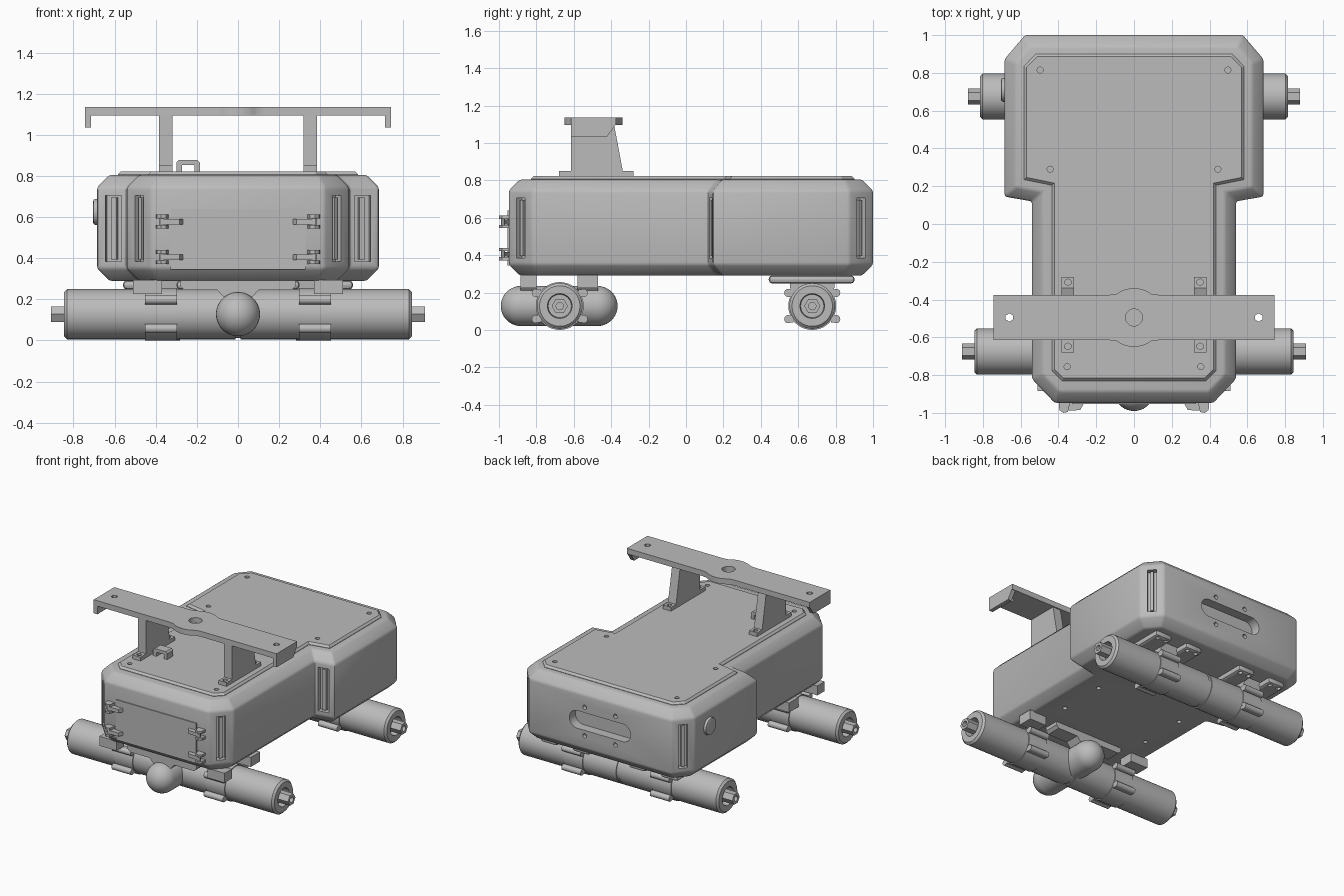
import bpy, bmesh
from math import sin, cos, pi, radians, atan2
from mathutils import Matrix, Vector

cube = bpy.data.objects.get("Cube")
if cube:
    bpy.data.objects.remove(cube)

grey = bpy.data.materials.new("matte grey")
grey.use_nodes = True
grey.diffuse_color = (0.5, 0.5, 0.5, 1)
grey.node_tree.nodes["Principled BSDF"].inputs["Base Color"].default_value = (0.5, 0.5, 0.5, 1)


# ---- helpers ----
def add_box(bm, centre, size, turn=0):
    m = Matrix.Translation(centre) @ Matrix.Rotation(turn, 4, 'Z') @ Matrix.Diagonal((*size, 1))
    bmesh.ops.create_cube(bm, size=1, matrix=m)


def add_cyl(bm, centre, r, depth, axis='Z', seg=24):
    rot = {'X': Matrix.Rotation(pi / 2, 4, 'Y'), 'Y': Matrix.Rotation(pi / 2, 4, 'X'),
           'Z': Matrix.Identity(4)}[axis]
    bmesh.ops.create_cone(bm, cap_ends=True, segments=seg, radius1=r, radius2=r, depth=depth,
                          matrix=Matrix.Translation(centre) @ rot)


def add_prism(bm, pts, lo, hi, axis='Z'):
    place = {'X': lambda a, b, h: (h, a, b), 'Y': lambda a, b, h: (a, h, b),
             'Z': lambda a, b, h: (a, b, h)}[axis]
    low, top = ([bm.verts.new(place(a, b, h)) for a, b in pts] for h in (lo, hi))
    bm.faces.new(low)
    bm.faces.new(top)
    n = len(pts)
    for i in range(n):
        j = (i + 1) % n
        bm.faces.new((low[i], low[j], top[j], top[i]))
    bmesh.ops.recalc_face_normals(bm, faces=bm.faces)


def add_lathe(bm, profile, centre, axis):
    # profile pairs are (distance along axis, radius)
    verts = [bm.verts.new((t, r, 0)) for t, r in profile]
    edges = [bm.edges.new(p) for p in zip(verts, verts[1:])]
    bmesh.ops.spin(bm, geom=verts + edges, cent=(0, 0, 0), axis=(1, 0, 0), angle=2 * pi, steps=40)
    bmesh.ops.remove_doubles(bm, verts=bm.verts, dist=1e-4)
    m = Matrix.Translation(centre)
    if axis == 'Y':
        m = m @ Matrix.Rotation(pi / 2, 4, 'Z')
    bmesh.ops.transform(bm, matrix=m, verts=bm.verts)


def soften(bm, width, segs=2, rule=lambda e: e.calc_face_angle(0) > 0.3):
    bmesh.ops.bevel(bm, geom=[e for e in bm.edges if rule(e)], offset=width, segments=segs,
                    profile=0.5, affect='EDGES', clamp_overlap=True)


def finish(name, bm, cutter=None):
    bmesh.ops.recalc_face_normals(bm, faces=bm.faces)
    me = bpy.data.meshes.new(name)
    bm.to_mesh(me)
    bm.free()
    me.materials.append(grey)
    ob = bpy.data.objects.new(name, me)
    bpy.context.collection.objects.link(ob)
    bpy.ops.object.select_all(action='DESELECT')
    ob.select_set(True)
    bpy.context.view_layer.objects.active = ob
    if cutter:
        tool = finish("cutter", cutter)
        tool.hide_render = True
        tool.select_set(False)
        ob.select_set(True)
        bpy.context.view_layer.objects.active = ob
        mod = ob.modifiers.new("cut", 'BOOLEAN')
        mod.operation, mod.solver, mod.object = 'DIFFERENCE', 'EXACT', tool
        bpy.ops.object.modifier_apply(modifier="cut")
        bpy.data.objects.remove(tool)
    bpy.ops.object.shade_smooth_by_angle(angle=radians(30))
    return ob


def mirrored(half):
    return half + [(-x, y) for x, y in reversed(half)]


# ---- main body with chamfered rims ----
bm = bmesh.new()
add_prism(bm, mirrored([(0.42, -0.947), (0.54, -0.82), (0.54, 0.12), (0.685, 0.145),
                        (0.685, 0.873), (0.577, 1.0)]), 0.29, 0.805)
soften(bm, 0.06, 1, lambda e: abs(e.verts[0].co.z - e.verts[1].co.z) < 0.01)
soften(bm, 0.012)
cut = bmesh.new()
slots = []
for s in (-1, 1):
    slots += [((s * 0.48, -0.884, 0.545), s * pi / 4, 0.06),
              ((s * 0.631, 0.937, 0.545), -s * atan2(0.108, 0.127) + s * 0.16, 0.06),
              ((s * 0.605, 0.131, 0.545), s * 0.17, 0.08)]
slots = [(c, -s * pi / 4 if c[1] > 0.9 and (s := (1 if c[0] > 0 else -1)) else t, w) for c, t, w in slots]
for c, turn, w in slots:
    add_box(cut, c, (w, 0.08, 0.32), turn)
stadium = [((0.185 if abs(a) < 90 else -0.185) + 0.065 * cos(radians(a)), 0.55 + 0.065 * sin(radians(a)))
           for a in list(range(-84, 90, 12)) + list(range(96, 270, 12)) if True
           for a in [a if a <= 180 else a - 360]]
add_prism(cut, stadium, 0.93, 1.05, 'Y')
for x in (-0.125, 0.125):
    for z in (0.445, 0.655):
        add_cyl(cut, (x, 1.0, z), 0.016, 0.06, 'Y', 16)
    for y in (-0.3, 0.05, 0.35):
        add_cyl(cut, (x * 2.8, y, 0.29), 0.016, 0.04, 'Z', 16)
finish("body", bm, cut)

# light strips inside the slots
bm = bmesh.new()
for c, turn, w in slots:
    inward = Vector((sin(turn), -cos(turn), 0)) * (0.024 if c[1] > 0.9 else -0.024)
    add_box(bm, Vector(c) + inward, (w * 0.35, 0.036, 0.3), turn)
finish("slot_strips", bm)

# ---- lid with screw holes ----
bm = bmesh.new()
add_prism(bm, mirrored([(0.38, -0.83), (0.435, -0.775), (0.435, 0.205), (0.583, 0.235),
                        (0.583, 0.835), (0.52, 0.9)]), 0.79, 0.822)
soften(bm, 0.014, 1, lambda e: all(v.co.z > 0.81 for v in e.verts))
cut = bmesh.new()
for x, y in ((0.497, 0.815), (0.444, 0.29), (0.354, -0.755)):
    for s in (-1, 1):
        add_cyl(cut, (s * x, y, 0.822), 0.016, 0.03, 'Z', 16)
finish("lid", bm, cut)

# ---- front door and latches ----
bm = bmesh.new()
add_box(bm, (0, -0.947, 0.4925), (0.655, 0.014, 0.295))
finish("front_door", bm)
bm = bmesh.new()
for s in (-1, 1):
    for z in (0.405, 0.578):
        for dz in (-0.025, 0.025):
            add_prism(bm, [(s * x, y) for x, y in ((0.4, -0.93), (0.395, -0.985), (0.375, -1.0),
                      (0.35, -0.995), (0.335, -0.93))], z + dz - 0.009, z + dz + 0.009)
        add_prism(bm, [(s * x, y) for x, y in ((0.26, -0.94), (0.285, -0.985), (0.375, -0.99),
                  (0.375, -0.965), (0.32, -0.94))], z - 0.013, z + 0.013)
        add_cyl(bm, (s * 0.37, -0.978, z), 0.011, 0.066, 'Z', 12)
finish("door_latches", bm)

# ---- side button ----
bm = bmesh.new()
add_cyl(bm, (-0.685, 0.71, 0.625), 0.063, 0.04, 'X', 32)
soften(bm, 0.012)
finish("side_button", bm)

# ---- top beam ----
bm = bmesh.new()
arc = [(0.155 * cos(radians(a)), 0.155 * sin(radians(a))) for a in range(54, 127, 6)]
edge = [(0.745, 0.12), (0.13, 0.12)] + arc + [(-0.13, 0.12), (-0.745, 0.12)]
add_prism(bm, [(x, y - 0.495) for x, y in edge + [(-x, -y) for x, y in edge]], 1.095, 1.135)
cut = bmesh.new()
add_cyl(cut, (0, -0.495, 1.115), 0.045, 0.1)
for s in (-1, 1):
    add_cyl(cut, (s * 0.66, -0.495, 1.115), 0.022, 0.1, 'Z', 6)
finish("top_beam", bm, cut)

bm = bmesh.new()
for s in (-1, 1):
    add_prism(bm, [(-0.615, 1.1), (-0.615, 1.035), (-0.42, 1.035), (-0.376, 1.1)],
              s * 0.715, s * 0.745, 'X')
finish("beam_lips", bm)

# beam legs and their screwed feet
bm, cut = bmesh.new(), bmesh.new()
for s in (-1, 1):
    add_prism(bm, [(-0.68, 0.815), (-0.28, 0.815), (-0.28, 0.85), (-0.338, 0.85), (-0.385, 1.1),
                   (-0.615, 1.1), (-0.615, 0.85), (-0.68, 0.85)], s * 0.318, s * 0.383, 'X')
    for y in (-0.308, -0.648):
        add_cyl(cut, (s * 0.35, y, 0.85), 0.018, 0.03, 'Z', 6)
finish("beam_legs", bm, cut)

# cable staple on the lid
bm = bmesh.new()
add_prism(bm, [(-0.3, 0.815), (-0.3, 0.865), (-0.288, 0.877), (-0.197, 0.877), (-0.185, 0.865),
               (-0.185, 0.815), (-0.212, 0.815), (-0.212, 0.853), (-0.273, 0.853), (-0.273, 0.815)],
          -0.56, -0.49, 'Y')
finish("lid_staple", bm)


# ---- drive tubes with hollow ends, hex shafts and clips ----
def axle(name, y, half, clip_x):
    z = 0.128
    bm = bmesh.new()
    side = [(0, 0.116), (0.012, 0.116), (0.012, 0.122), (half - 0.014, 0.122), (half, 0.108),
            (half, 0.066), (half - 0.05, 0.062), (half - 0.05, 0)]
    add_lathe(bm, [(-t, r) for t, r in reversed(side)] + side[1:], (0, y, z), 'X')
    finish(name + "_tube", bm)

    bm, cut = bmesh.new(), bmesh.new()
    for s in (-1, 1):
        add_cyl(bm, (s * (half + 0.005), y, z), 0.043, 0.12, 'X', 6)
        add_cyl(cut, (s * (half + 0.06), y, z), 0.02, 0.06, 'X', 16)
    finish(name + "_shafts", bm, cut)

    for s, label in ((-1, "_right_clip"), (1, "_left_clip")):
        bm = bmesh.new()
        add_lathe(bm, [(-0.078, 0.115), (-0.078, 0.128), (0.078, 0.128), (0.078, 0.115)],
                  (s * clip_x, y, z), 'X')
        for dy in (-0.128, 0.128):
            for dz in (-0.07, 0.07):
                add_cyl(bm, (s * clip_x, y + dy, z + dz), 0.022, 0.155, 'X', 16)
                add_box(bm, (s * clip_x, y + dy * 0.9, z + dz), (0.155, 0.03, 0.036))
        finish(name + label, bm)


axle("front_axle", -0.675, 0.845, 0.375)
axle("rear_axle", 0.675, 0.815, 0.36)

# rear mounting brackets: eared plates on a narrower neck
for s, label in ((-1, "right"), (1, "left")):
    bm, cut = bmesh.new(), bmesh.new()
    for e in (-1, 1):
        x = s * 0.36 + e * 0.13
        add_box(bm, (x, 0.672, 0.27), (0.14, 0.46, 0.044))
        for y in (0.475, 0.87):
            for dx in (-0.035, 0.035):
                add_cyl(cut, (x + dx, y, 0.25), 0.016, 0.03, 'Z', 12)
    soften(bm, 0.02)
    finish("rear_plate_" + label, bm, cut)
    bm = bmesh.new()
    add_prism(bm, [(0.55, 0.292), (0.56, 0.2), (0.79, 0.2), (0.80, 0.292)],
              s * 0.29, s * 0.43, 'X')
    finish("rear_neck_" + label, bm)

# front bumper capsule, its stems and mounting strips
bm = bmesh.new()
cap = [(0.205 + 0.107 * cos(radians(a)), 0.107 * sin(radians(a))) for a in range(90, -1, -9)]
add_lathe(bm, [(-t, r) for t, r in reversed(cap)] + cap, (0, -0.678, 0.128), 'Y')
finish("bumper_capsule", bm)
bm = bmesh.new()
for y, w in ((-0.842, 0.085), (-0.525, 0.11)):
    add_prism(bm, [(-0.28, 0.295), (-0.28, 0.265), (-0.26, 0.245), (-0.1, 0.245), (-0.06, 0.2),
                   (0.06, 0.2), (0.1, 0.245), (0.26, 0.245), (0.28, 0.265), (0.28, 0.295)],
              y - w / 2, y + w / 2, 'Y')
    for s in (-1, 1):
        add_box(bm, (s * 0.44, y, 0.26), (0.14, w, 0.07))
finish("front_mounts", bm)
